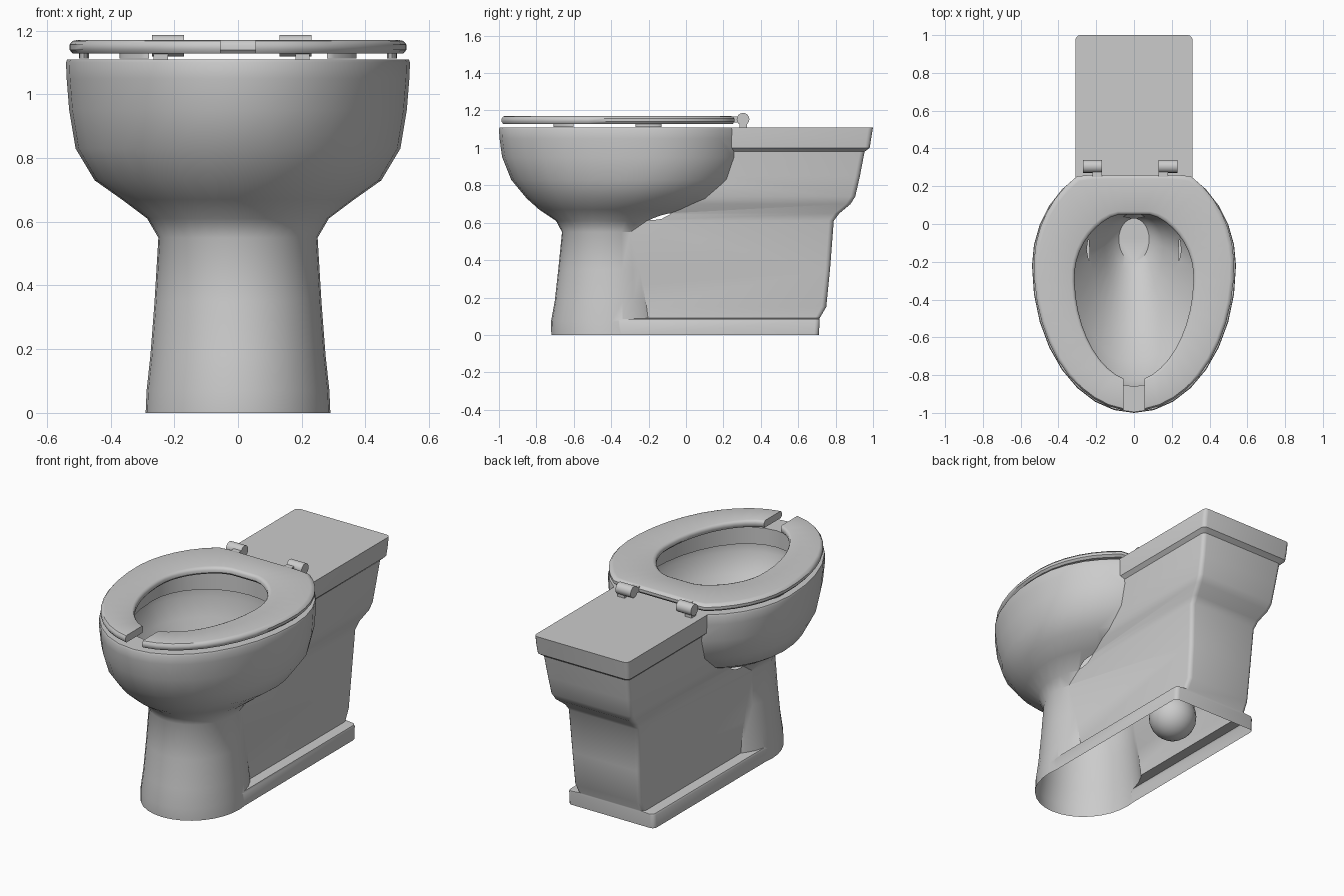
import bpy, bmesh, math
from mathutils import Matrix, Vector

if "Cube" in bpy.data.objects:
    bpy.data.objects.remove(bpy.data.objects["Cube"])


def finish(name, bm, angle=35):
    bmesh.ops.recalc_face_normals(bm, faces=bm.faces[:])
    me = bpy.data.meshes.new(name)
    bm.to_mesh(me)
    bm.free()
    ob = bpy.data.objects.new(name, me)
    bpy.context.collection.objects.link(ob)
    smooth(ob, angle)
    return ob


def smooth(ob, angle=35):
    bpy.ops.object.select_all(action='DESELECT')
    ob.select_set(True)
    bpy.context.view_layer.objects.active = ob
    bpy.ops.object.shade_smooth_by_angle(angle=math.radians(angle))


def loft(name, rings, angle=35):
    """Skin a stack of closed rings and cap both ends."""
    bm = bmesh.new()
    vs = [[bm.verts.new(p) for p in r] for r in rings]
    for a, b in zip(vs, vs[1:]):
        n = len(a)
        for i in range(n):
            j = (i + 1) % n
            bm.faces.new((a[i], a[j], b[j], b[i]))
    bm.faces.new(vs[0])
    bm.faces.new(vs[-1])
    return finish(name, bm, angle)


def egg_point(t, yf, yc, yb, w, p=1.0):
    c, s = math.cos(t), math.sin(t)
    x = math.copysign(w * abs(c) ** p, c)
    return x, yc + (yb - yc if s > 0 else yc - yf) * s


def egg(z, yf, yc, yb, w, n=32):
    return [(*egg_point(2 * math.pi * i / n, yf, yc, yb, w), z) for i in range(n)]


def rounded_box(z, hx, y0, y1, r=0.025):
    pts = []
    for cx, cy, a0 in ((hx - r, y1 - r, 0), (-hx + r, y1 - r, 90),
                       (-hx + r, y0 + r, 180), (hx - r, y0 + r, 270)):
        for k in range(4):
            a = math.radians(a0 + 30 * k)
            pts.append((cx + r * math.cos(a), cy + r * math.sin(a), z))
    return pts


def boolean(ob, cutter, op):
    m = ob.modifiers.new(op, 'BOOLEAN')
    m.operation, m.object, m.solver = op, cutter, 'EXACT'
    bpy.context.view_layer.objects.active = ob
    bpy.ops.object.modifier_apply(modifier=m.name)
    bpy.data.objects.remove(cutter)


# Bowl and front pedestal: z, front y, centre y, back y, half width
body = loft("toilet_body", [egg(*r) for r in (
    (0, -.72, -.40, -.08, .29), (.07, -.722, -.40, -.08, .287),
    (.18, -.702, -.40, -.09, .275), (.35, -.683, -.40, -.10, .262),
    (.55, -.663, -.40, -.12, .25), (.61, -.695, -.38, -.08, .285),
    (.67, -.785, -.33, .08, .365), (.73, -.852, -.28, .20, .45),
    (.83, -.935, -.23, .30, .51), (.95, -.983, -.22, .345, .53),
    (1.05, -.997, -.22, .35, .538), (1.10, -1.0, -.22, .35, .54),
    (1.11, -.995, -.22, .345, .536))])

# Rear body with floor plinth, waist and tank shelf: z, half width, front y, back y
rear = loft("rear_body", [rounded_box(*r) for r in (
    (0, .285, -.38, .71), (.075, .285, -.38, .715), (.085, .28, -.37, .715),
    (.09, .222, -.34, .715), (.15, .22, -.33, .75), (.35, .225, -.33, .77),
    (.61, .235, -.33, .79), (.65, .24, -.33, .82), (.70, .262, -.33, .88),
    (.74, .27, -.33, .905), (.85, .276, -.33, .93), (.98, .285, -.33, .955),
    (1.0, .306, -.33, .982), (1.05, .31, -.33, .99), (1.11, .31, -.33, 1.0))])

# Bowl cavity with an overhanging rim
cavity = loft("bowl_cavity", [egg(*r) for r in (
    (.40, -.20, -.08, .03, .08), (.43, -.25, -.09, .045, .11),
    (.50, -.40, -.12, .055, .155), (.60, -.57, -.17, .07, .225),
    (.72, -.73, -.23, .09, .32), (.84, -.83, -.25, .12, .40),
    (.95, -.89, -.25, .14, .44), (1.00, -.89, -.25, .14, .44),
    (1.01, -.86, -.25, .11, .39), (1.15, -.86, -.25, .11, .39))])
cavity.hide_render = True
boolean(body, rear, 'UNION')
boolean(body, cavity, 'DIFFERENCE')

# Open the underside
bm = bmesh.new()
bm.from_mesh(body.data)
bmesh.ops.delete(bm, geom=[f for f in bm.faces if all(v.co.z < 1e-4 for v in f.verts)],
                 context='FACES')
bm.to_mesh(body.data)
bm.free()
smooth(body)

# Drain pipe hidden in the rear body
cu = bpy.data.curves.new("drain_pipe", 'CURVE')
cu.dimensions = '3D'
cu.bevel_depth = .125
cu.bevel_resolution = 5
cu.resolution_u = 6
sp = cu.splines.new('BEZIER')
path = ((.07, .42, .7), (.22, .50, 1), (.33, .36, 1), (.34, .14, 1))
sp.bezier_points.add(len(path) - 1)
for bp, (y, z, r) in zip(sp.bezier_points, path):
    bp.co = (0, y, z)
    bp.radius = r
    bp.handle_left_type = bp.handle_right_type = 'AUTO'
pipe = bpy.data.objects.new("drain_pipe", cu)
bpy.context.collection.objects.link(pipe)
bm = bmesh.new()
bmesh.ops.create_uvsphere(bm, u_segments=24, v_segments=12, radius=.135,
                          matrix=Matrix.Translation((0, .34, .145)))
finish("drain_outlet", bm)

# Open-front seat: one rounded section swept from gap edge to gap edge
GAP = .055
SECTION = ((0, 1.14), (.05, 1.128), (.95, 1.128), (1, 1.14),
           (1, 1.156), (.95, 1.168), (.9, 1.17), (.08, 1.17), (.03, 1.166), (0, 1.156))
OUTER = (-.99, -.22, .355, .53, 1.0)
INNER = (-.83, -.28, .07, .315, 1.1)


def seat_point(f, e, ymax):
    t0 = -math.acos((GAP / e[3]) ** (1 / e[4]))
    x, y = egg_point(t0 + f * (math.pi - 2 * t0), *e)
    return Vector((x, min(y, ymax), 0))


rings = []
for i in range(41):
    o, n = seat_point(i / 40, OUTER, .26), seat_point(i / 40, INNER, .05)
    rings.append([tuple(n.lerp(o, k)[:2]) + (z,) for k, z in SECTION])
loft("seat", rings, 40)


def box(bm, x0, x1, y0, y1, z0, z1):
    m = Matrix.Translation(((x0 + x1) / 2, (y0 + y1) / 2, (z0 + z1) / 2))
    bmesh.ops.create_cube(bm, size=1, matrix=m @ Matrix.Diagonal((x1 - x0, y1 - y0, z1 - z0, 1)))


# Hinges and bumpers, left and right
for side, s in (("left", -1), ("right", 1)):
    cx = s * .20 - .02
    bm = bmesh.new()
    bmesh.ops.create_cone(bm, cap_ends=True, segments=16, radius1=.034, radius2=.034, depth=.10,
                          matrix=Matrix.Translation((cx, .305, 1.153)) @ Matrix.Rotation(math.pi / 2, 4, 'Y'))
    box(bm, *sorted((cx, cx + s * .045)), .285, .325, 1.105, 1.15)
    box(bm, *sorted((cx, cx - s * .05)), .24, .305, 1.135, 1.168)
    finish(side + "_hinge", bm)
    for tag, x, y, a in (("front", .325, -.655, -40), ("middle", .483, -.20, 0)):
        bm = bmesh.new()
        m = (Matrix.Translation((s * x, y, 1.121)) @ Matrix.Rotation(math.radians(s * a), 4, 'Z')
             @ Matrix.Diagonal((.016 / .07, 1, 1, 1)))
        bmesh.ops.create_cone(bm, cap_ends=True, segments=16, radius1=.07, radius2=.07,
                              depth=.018, matrix=m)
        finish(side + "_" + tag + "_bumper", bm)
